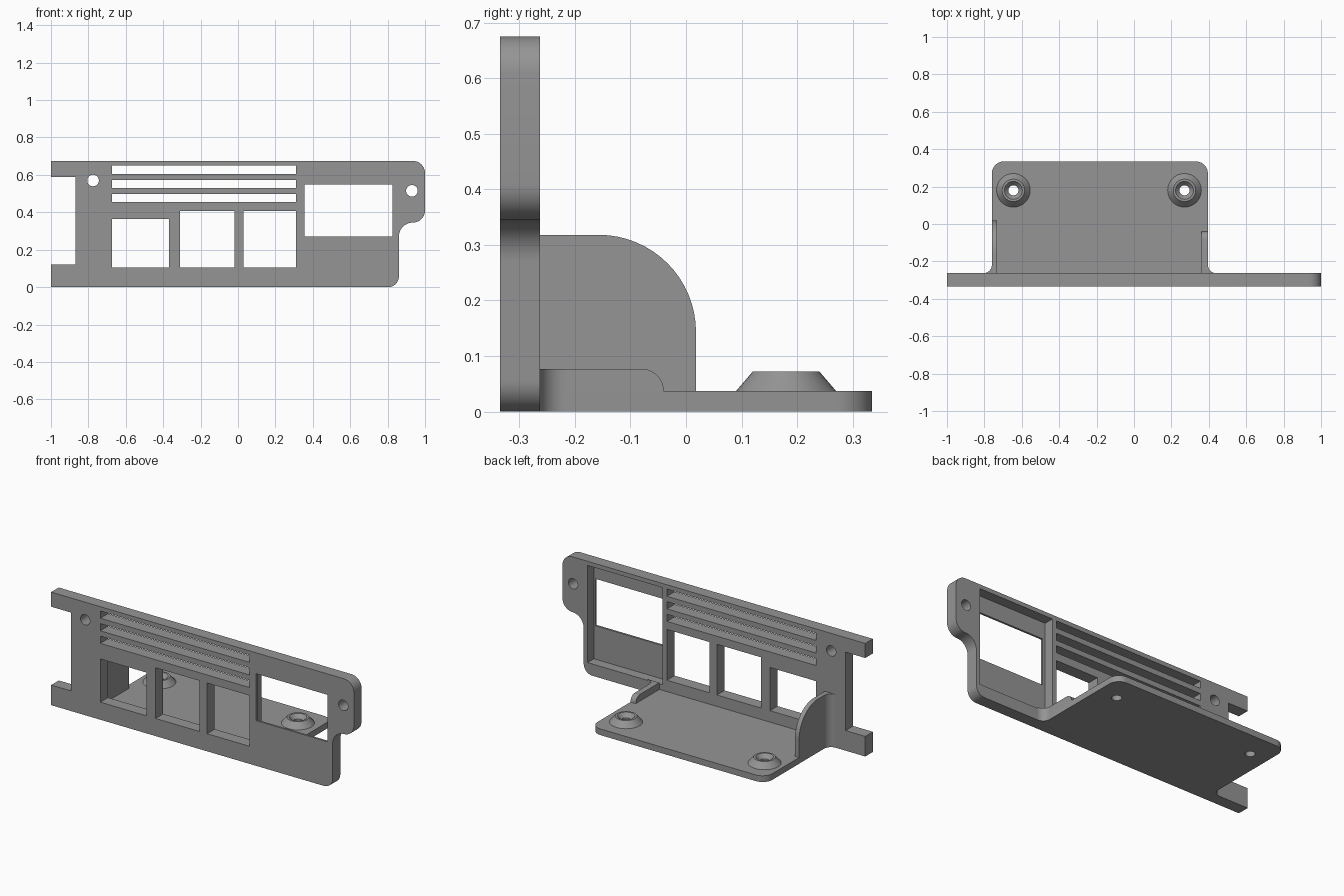
import bpy, bmesh, math

if "Cube" in bpy.data.objects:
    bpy.data.objects.remove(bpy.data.objects["Cube"])

mat = bpy.data.materials.new("matte grey")
mat.diffuse_color = (0.3, 0.3, 0.3, 1)
mat.use_nodes = True
mat.node_tree.nodes["Principled BSDF"].inputs["Base Color"].default_value = mat.diffuse_color

FRONT, BACK = -0.335, -0.263   # panel faces along y
T = 0.037                      # base plate thickness
L, R = -0.76, 0.395            # base plate sides
F = 0.045                      # fillet where the tray meets the panel


def arc(cx, cy, r, a0, a1, n=10):
    return [(cx + r * math.cos(math.radians(a0 + (a1 - a0) * i / n)),
             cy + r * math.sin(math.radians(a0 + (a1 - a0) * i / n))) for i in range(n + 1)]


def finish(name, bm):
    bmesh.ops.recalc_face_normals(bm, faces=bm.faces)
    me = bpy.data.meshes.new(name)
    bm.to_mesh(me)
    bm.free()
    me.materials.append(mat)
    ob = bpy.data.objects.new(name, me)
    bpy.context.collection.objects.link(ob)
    return ob


def prism(name, pts, axis, lo, hi):
    """Extrude a 2D outline along the given axis from lo to hi."""
    place = {"x": lambda a, b, c: (c, a, b),
             "y": lambda a, b, c: (a, c, b),
             "z": lambda a, b, c: (a, b, c)}[axis]
    bm = bmesh.new()
    face = bm.faces.new([bm.verts.new(place(a, b, lo)) for a, b in pts])
    ext = bmesh.ops.extrude_face_region(bm, geom=[face])
    d = place(0, 0, hi - lo)
    bmesh.ops.translate(bm, vec=d, verts=[v for v in ext["geom"] if isinstance(v, bmesh.types.BMVert)])
    return finish(name, bm)


def lathe(name, profile, x, y, n=32):
    """Closed ring profile (radius, z) turned about a vertical axis."""
    bm = bmesh.new()
    rings = [[bm.verts.new((x + r * math.cos(2 * math.pi * i / n),
                            y + r * math.sin(2 * math.pi * i / n), z)) for i in range(n)]
             for r, z in profile]
    for k, a in enumerate(rings):
        b = rings[(k + 1) % len(rings)]
        for i in range(n):
            j = (i + 1) % n
            bm.faces.new((a[i], a[j], b[j], b[i]))
    return finish(name, bm)


def cut(ob, cutter):
    mod = ob.modifiers.new("cut", "BOOLEAN")
    mod.operation, mod.solver, mod.object = "DIFFERENCE", "EXACT", cutter
    bpy.context.view_layer.objects.active = ob
    bpy.ops.object.modifier_apply(modifier=mod.name)
    bpy.data.objects.remove(cutter)


def rect(x0, x1, z0, z1):
    return [(x0, z0), (x1, z0), (x1, z1), (x0, z1)]


# Front panel with side notch and stepped right end
outline = [(-1, 0)] + arc(0.803, 0.057, 0.057, -90, 0)
outline += arc(0.935, 0.27, 0.075, 180, 90)
outline += arc(0.935, 0.41, 0.065, -90, 0) + arc(0.935, 0.61, 0.065, 0, 90)
outline += [(-1, 0.675), (-1, 0.588), (-0.87, 0.588), (-0.87, 0.12), (-1, 0.12)]
panel = prism("front_panel", outline, "y", FRONT, BACK)

# Display pocket from the back, leaving a thin front skin
cut(panel, prism("pocket_cutter", rect(0.338, 0.835, 0.07, 0.65), "y", FRONT + 0.012, BACK + 0.1))

# Display opening, port windows and vent slots
openings = [(0.355, 0.825, 0.27, 0.55), (-0.675, -0.37, 0.105, 0.363),
            (-0.31, -0.02, 0.105, 0.408), (0.03, 0.31, 0.105, 0.408)]
openings += [(-0.675, 0.31, z, z + 0.043) for z in (0.456, 0.531, 0.606)]
for o in openings:
    cut(panel, prism("opening_cutter", rect(*o), "y", FRONT - 0.1, BACK + 0.1))

# Mounting holes in the panel
for x, z in ((-0.775, 0.57), (0.93, 0.515)):
    cut(panel, prism("hole_cutter", arc(x, z, 0.031, 0, 348.75, 31), "y", FRONT - 0.1, BACK + 0.1))

# Base plate, flared where it joins the panel
left_flare = arc(L - F, BACK + F, F, 0, -90)
right_flare = arc(R + F, BACK + F, F, 270, 180)
plan = right_flare + arc(R - 0.065, 0.27, 0.065, 0, 90) + arc(L + 0.065, 0.27, 0.065, 90, 180) + left_flare
base = prism("base_plate", plan, "z", 0, T)

# Screw bosses with countersunk holes
for x in (-0.645, 0.27):
    cut(base, prism("screw_cutter", arc(x, 0.18, 0.027, 0, 348.75, 31), "z", -0.1, 0.2))
    lathe("screw_boss", [(0.027, T), (0.09, T), (0.06, 0.072), (0.048, 0.072), (0.027, 0.048)], x, 0.18)

# Tall left wall and low right wall, each with a rounded rear end
tall = [(BACK, T), (0.018, T)] + arc(-0.157, 0.143, 0.175, 0, 90, 16) + [(BACK, 0.318)]
prism("left_wall", tall, "x", L, L + 0.027)
low = [(BACK, T)] + arc(-0.08, T, 0.04, 0, 90) + [(BACK, 0.077)]
prism("right_wall", low, "x", R - 0.035, R)

# Fillets between walls and panel
prism("left_fillet", left_flare + [(L, BACK)], "z", T, 0.318)
prism("right_fillet", right_flare + [(R, BACK)], "z", T, 0.077)

# Smooth the round parts, keep hard edges
bpy.ops.object.select_all(action="SELECT")
bpy.ops.object.shade_smooth_by_angle(angle=math.radians(30))
